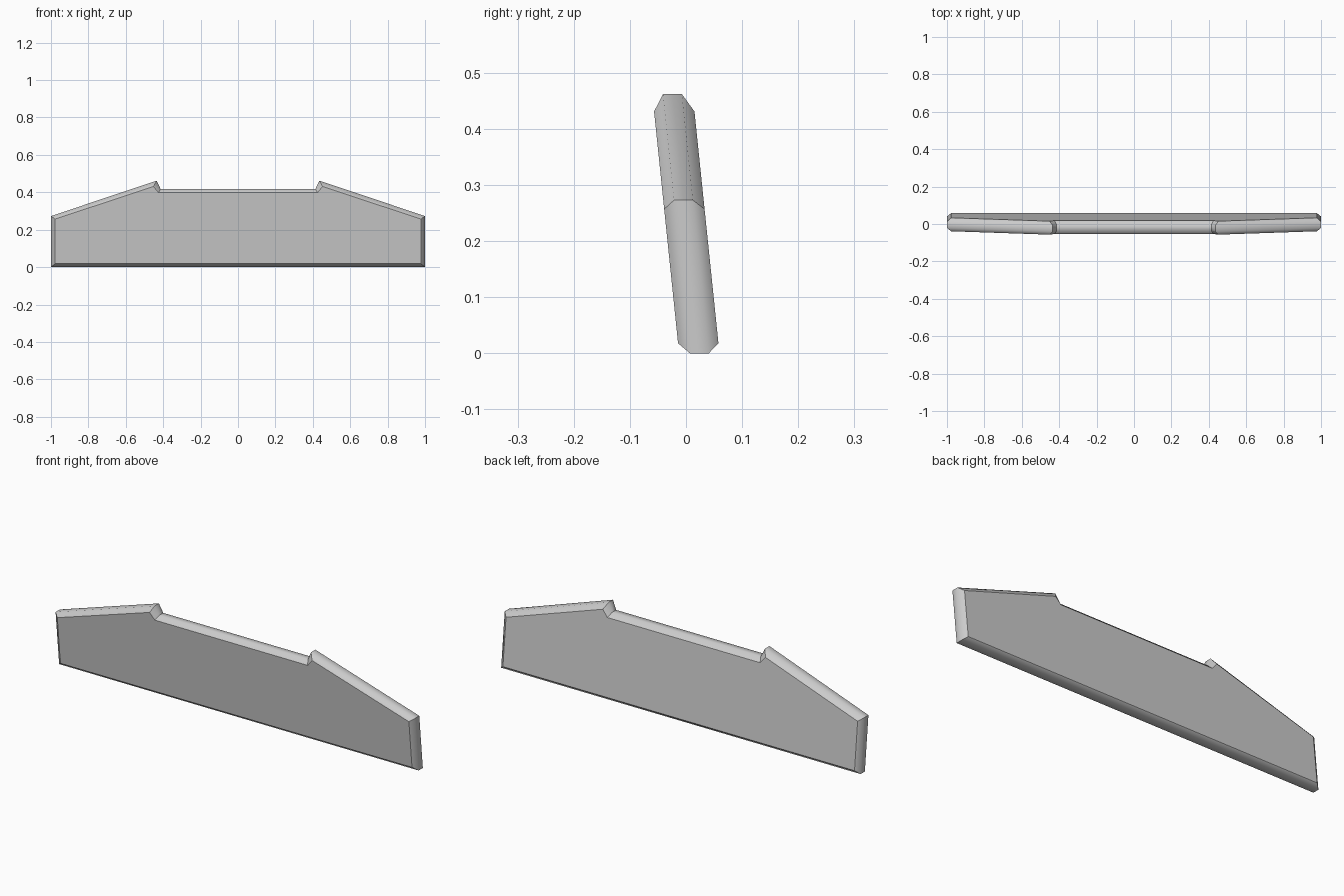
import bpy, bmesh

if "Cube" in bpy.data.objects:
    bpy.data.objects.remove(bpy.data.objects["Cube"])

# Right half of the outline (x, z), bottom to top: outer rim and inset face
rim_half = [(1.0, 0.0), (1.0, 0.273), (0.435, 0.462), (0.414, 0.418)]
face_half = [(0.978, 0.018), (0.978, 0.257), (0.452, 0.431), (0.425, 0.398)]
RIM_Y, FACE_Y = 0.0168, 0.036      # half thickness at rim and at face
BASE_Y, LEAN = 0.0237, 0.1035      # the panel leans forward as it rises


def mirrored(half):
    return half + [(-x, z) for x, z in reversed(half)]


def add_ring(bm, half, y):
    return [bm.verts.new((x, y + BASE_Y - LEAN * z, z)) for x, z in mirrored(half)]


# Leaning panel: front face, chamfer, rim, chamfer, back face
bm = bmesh.new()
rings = [add_ring(bm, face_half, -FACE_Y), add_ring(bm, rim_half, -RIM_Y),
         add_ring(bm, rim_half, RIM_Y), add_ring(bm, face_half, FACE_Y)]
caps = [bm.faces.new(rings[0]), bm.faces.new(rings[-1][::-1])]
n = len(rings[0])
for a, b in zip(rings, rings[1:]):
    for i in range(n):
        j = (i + 1) % n
        f = bm.faces.new((a[i], b[i], b[j], a[j]))
        f.smooth = True
bmesh.ops.recalc_face_normals(bm, faces=bm.faces[:])

# Rounded-looking rim: keep the face borders and outline corners sharp
for cap in caps:
    for e in cap.edges:
        e.smooth = False
for a, b in zip(rings, rings[1:]):
    for i in range(n):
        bm.edges.get((a[i], b[i])).smooth = False

mesh = bpy.data.meshes.new("panel")
bm.to_mesh(mesh)
bm.free()
panel = bpy.data.objects.new("panel", mesh)
bpy.context.collection.objects.link(panel)

grey = bpy.data.materials.new("light grey")
grey.diffuse_color = (0.6, 0.6, 0.6, 1)
grey.use_nodes = True
grey.node_tree.nodes["Principled BSDF"].inputs["Base Color"].default_value = grey.diffuse_color
mesh.materials.append(grey)
